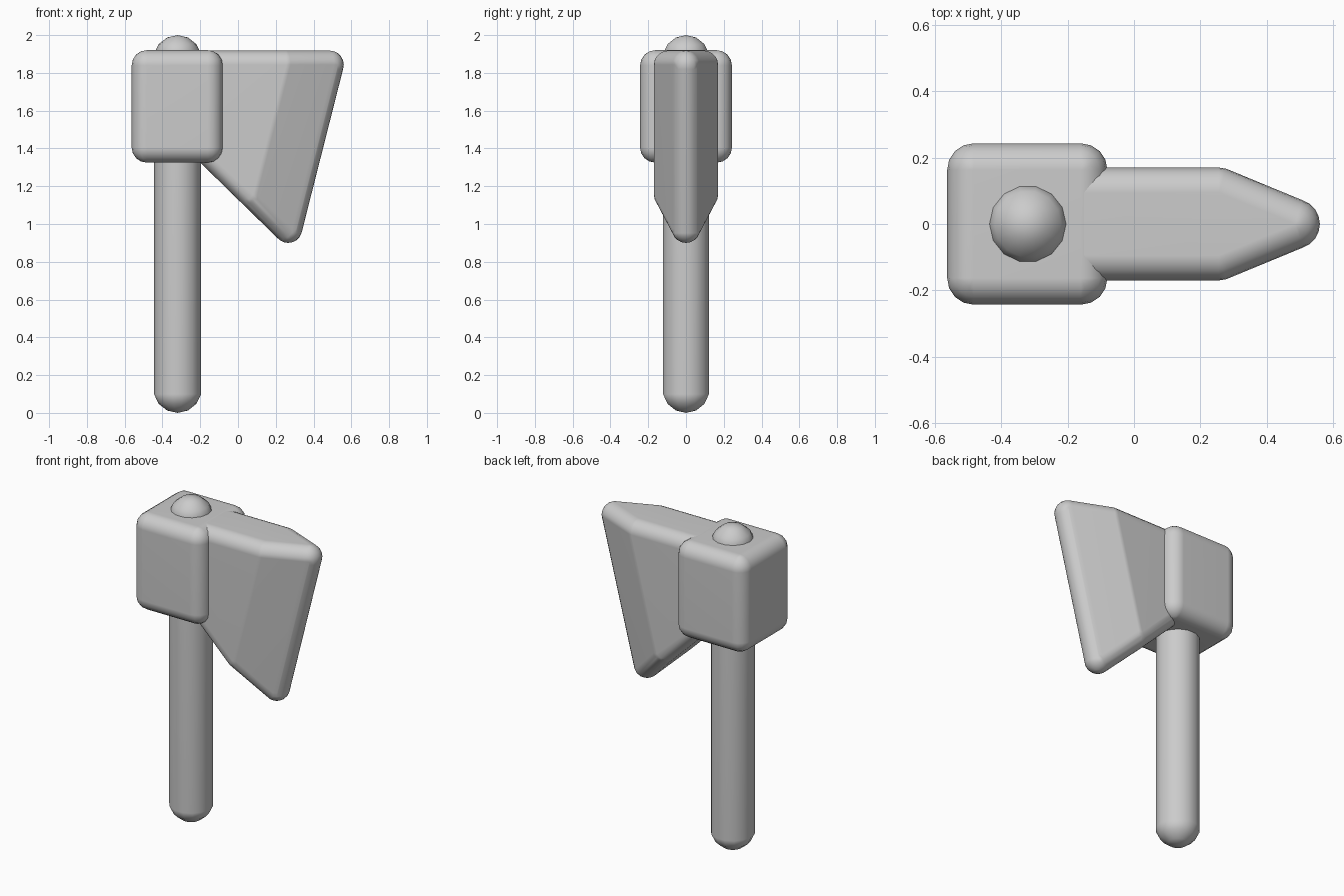
import bpy, bmesh
from math import radians
from mathutils import Matrix

if "Cube" in bpy.data.objects:
    bpy.data.objects.remove(bpy.data.objects["Cube"])


def rounded_hull(name, centres, radius, segs):
    """Rounded convex solid: hull of equal balls placed at the given centres."""
    bm = bmesh.new()
    for c in centres:
        bmesh.ops.create_uvsphere(
            bm, u_segments=segs, v_segments=segs // 2, radius=radius,
            matrix=Matrix.Translation(c) @ Matrix.Rotation(radians(90), 4, 'Z'))
    # keep only the points, then wrap them
    bmesh.ops.delete(bm, geom=bm.edges[:], context='EDGES_FACES')
    points = [v.co.copy() for v in bm.verts] if bm.verts else []
    hull = bmesh.new()
    for p in points:
        hull.verts.new(p)
    bmesh.ops.convex_hull(hull, input=hull.verts[:])
    bmesh.ops.delete(hull, geom=[v for v in hull.verts if not v.link_faces],
                     context='VERTS')
    bmesh.ops.dissolve_limit(hull, angle_limit=radians(0.5),
                             verts=hull.verts[:], edges=hull.edges[:])
    bmesh.ops.recalc_face_normals(hull, faces=hull.faces[:])
    mesh = bpy.data.meshes.new(name)
    hull.to_mesh(mesh)
    hull.free()
    bm.free()
    obj = bpy.data.objects.new(name, mesh)
    bpy.context.collection.objects.link(obj)
    bpy.ops.object.select_all(action='DESELECT')
    obj.select_set(True)
    bpy.context.view_layer.objects.active = obj
    bpy.ops.object.shade_smooth_by_angle(angle=radians(35))
    # large flats stay flat, rounded edges blend
    mod = obj.modifiers.new("flat_sides", 'WEIGHTED_NORMAL')
    mod.keep_sharp = True
    return obj


# Handle: long capsule poking out of the top of the head
R = 0.128
rounded_hull("handle", [(-0.32, 0, R), (-0.32, 0, 2 - R)], R, 14)

# Head block: rounded box around the handle
r = 0.08
rounded_hull("head_block",
             [(x, y, z) for x in (-0.563 + r, -0.08 - r)
              for y in (-0.243 + r, 0.243 - r)
              for z in (1.325 + r, 1.92 - r)], r, 16)

# Blade: thick plate that tapers to a rounded cutting edge
r = 0.075
plate = [(-0.20, 1.843), (0.255, 1.843), (0.08, 1.155), (-0.20, 1.429)]
edge = [(0.485, 0, 1.843), (0.265, 0, 0.975)]
rounded_hull("blade",
             [(x, s * 0.095, z) for x, z in plate for s in (-1, 1)] + edge,
             r, 20)
